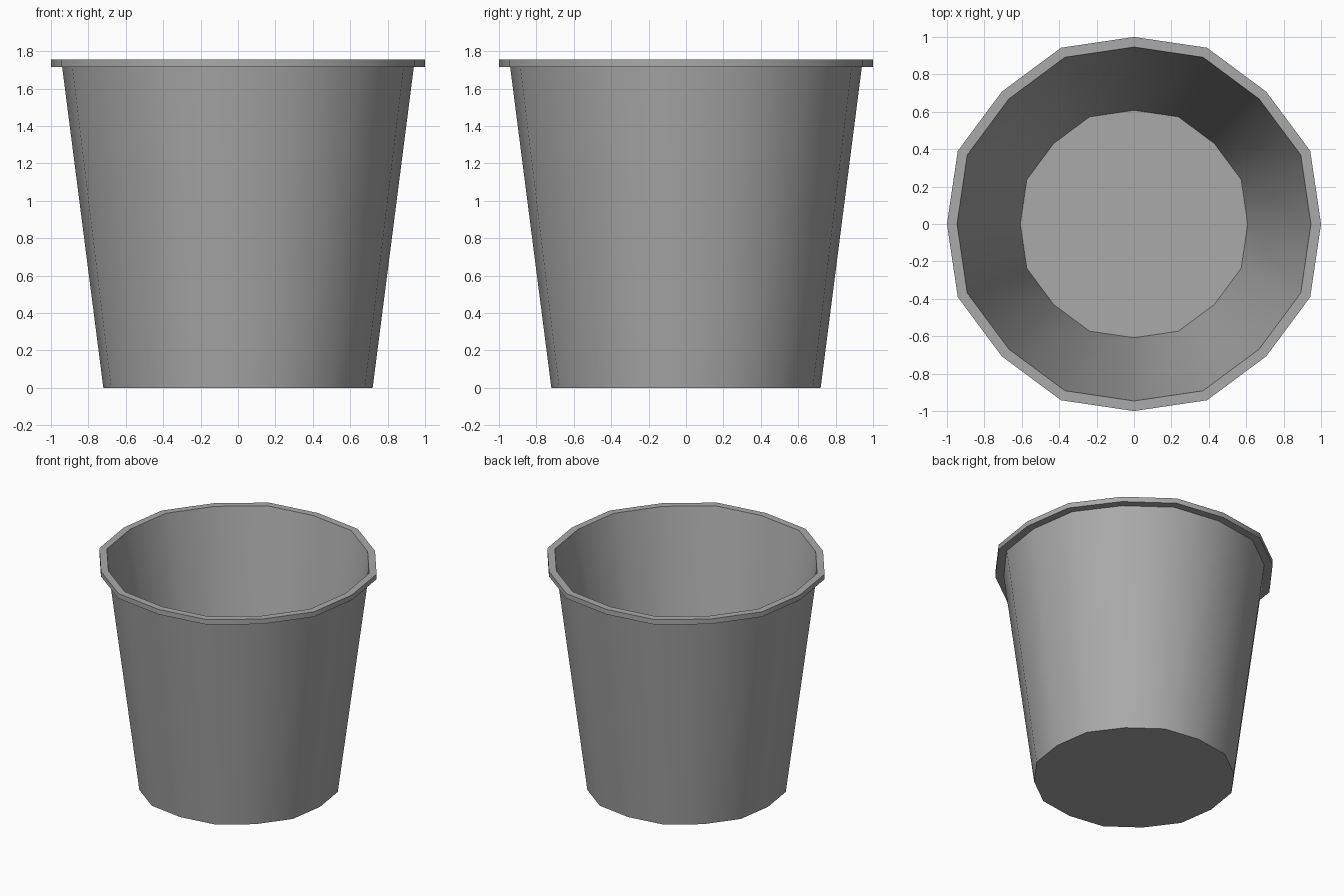
import bpy
import bmesh
from math import cos, sin, pi, radians

cube = bpy.data.objects.get("Cube")
if cube:
    bpy.data.objects.remove(cube, do_unlink=True)

SIDES = 16
BULGE = 1.02  # every second corner sits slightly further out

# One plain grey plastic
grey = bpy.data.materials.new("grey_plastic")
grey.use_nodes = True
colour = (0.4, 0.4, 0.4, 1)
grey.diffuse_color = colour
grey.node_tree.nodes["Principled BSDF"].inputs["Base Color"].default_value = colour

# Closed wall profile (radius, height): base, outer wall, rim, inner wall, floor
profile = [(0.72, 0), (0.94, 1.715), (1, 1.715), (1, 1.755), (0.946, 1.755), (0.608, 0.08)]


def add_ring(bm, radius, height):
    ring = []
    for i in range(SIDES):
        r = radius * (BULGE if i % 2 else 1)
        a = 2 * pi * i / SIDES
        ring.append(bm.verts.new((r * cos(a), r * sin(a), height)))
    return ring


bm = bmesh.new()
rings = [add_ring(bm, r, z) for r, z in profile]
for low, high in zip(rings, rings[1:]):
    for i in range(SIDES):
        j = (i + 1) % SIDES
        bm.faces.new((low[i], low[j], high[j], high[i]))
bm.faces.new(rings[0][::-1])  # underside
bm.faces.new(rings[-1])       # inside floor
bmesh.ops.recalc_face_normals(bm, faces=bm.faces)

mesh = bpy.data.meshes.new("bucket")
bm.to_mesh(mesh)
bm.free()
mesh.materials.append(grey)
bucket = bpy.data.objects.new("bucket", mesh)
bpy.context.collection.objects.link(bucket)

# Smooth walls with crisp rim and base edges
bpy.ops.object.select_all(action="DESELECT")
bucket.select_set(True)
bpy.context.view_layer.objects.active = bucket
bpy.ops.object.shade_smooth_by_angle(angle=radians(40))
